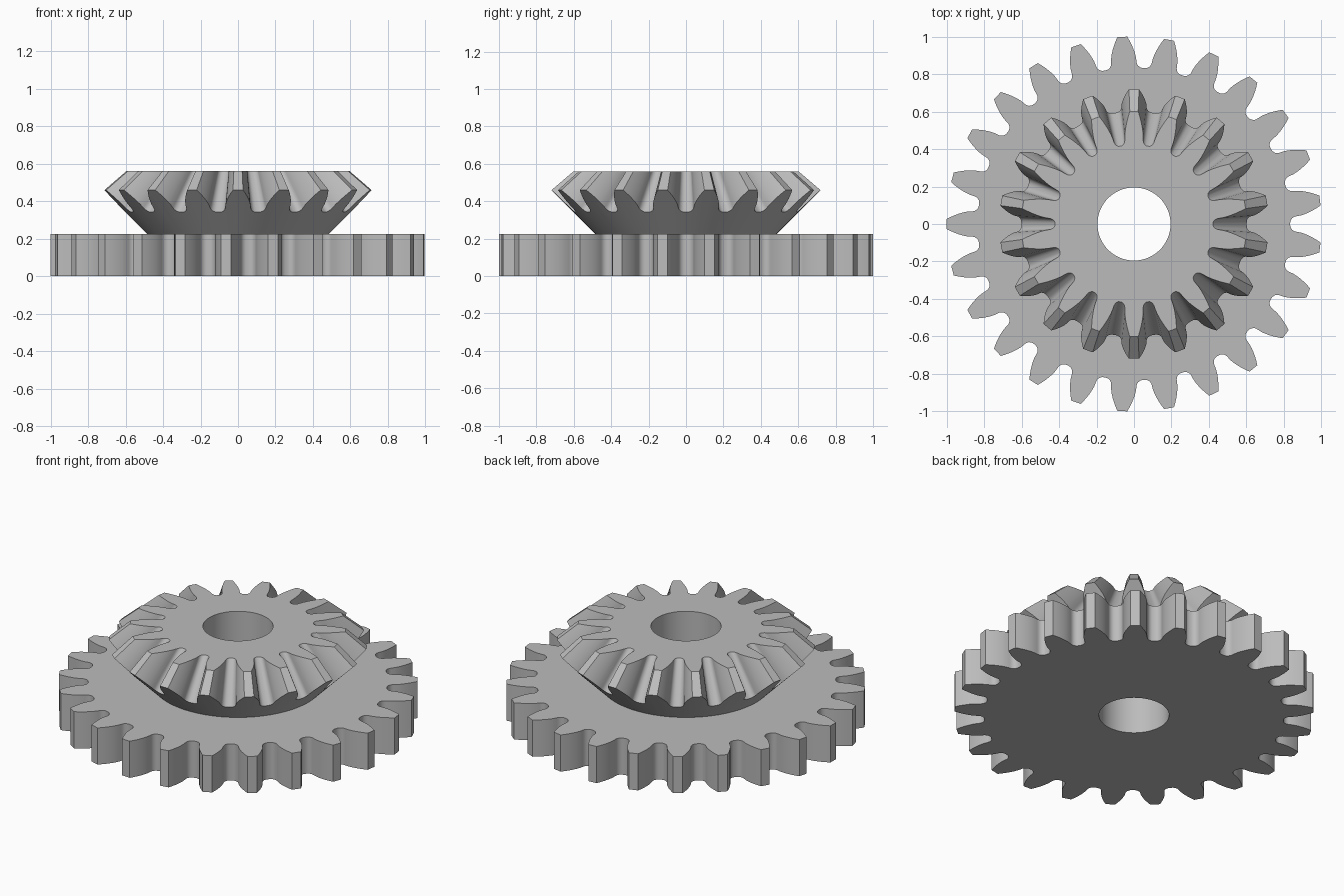
import bpy
import bmesh
import math

cube = bpy.data.objects.get("Cube")
if cube:
    bpy.data.objects.remove(cube, do_unlink=True)

MODULE = 0.0741            # tooth size shared by both gears
PRESSURE = math.radians(20)
BORE, NECK = 0.195, 0.485  # bore radius, radius where the gears meet
DECK, TOP = 0.225, 0.56    # top of the spur gear, top of the bevel gear
SLOPE = math.sqrt(0.5)     # 45 degree pitch cone

steel = bpy.data.materials.new("grey steel")
steel.use_nodes = True
grey = (0.5, 0.5, 0.5, 1)
steel.diffuse_color = grey
steel.node_tree.nodes["Principled BSDF"].inputs["Base Color"].default_value = grey


def involute(angle):
    return math.tan(angle) - angle


def tooth_flank(pitch, steps=6):
    """(radius, half angle) from the middle of the root gap up to the tip."""
    base = pitch * math.cos(PRESSURE)
    root, tip = pitch - 1.25 * MODULE, pitch + MODULE
    half_pitch = math.pi * MODULE / 2 / pitch
    base_half = half_pitch / 2 + involute(PRESSURE)
    fillet = (half_pitch - base_half) * 0.85
    points = []
    for i in range(steps):          # rounded root
        a = math.pi / 2 * i / steps
        points.append((base - (base - root) * math.cos(a),
                       base_half + fillet * (1 - math.sin(a))))
    for i in range(steps + 1):      # involute side
        r = base + (tip - base) * i / steps
        points.append((r, base_half - involute(math.acos(base / r))))
    return points


def gear_outline(flank, teeth, phase):
    """Full counterclockwise outline as (radius, angle)."""
    outline = []
    for t in range(teeth):
        mid = phase + math.tau * t / teeth
        outline += [(r, mid - a) for r, a in flank]
        outline += [(r, mid + a) for r, a in reversed(flank)]
    return outline


def polar(r, angle, z):
    return (r * math.cos(angle), r * math.sin(angle), z)


def circle(outline, r, z):
    return [polar(r, a, z) for _, a in outline]


def skin(name, loops):
    """Bridge successive loops of equal length."""
    bm = bmesh.new()
    rings = [[bm.verts.new(p) for p in loop] for loop in loops]
    for low, high in zip(rings, rings[1:]):
        for i in range(len(low)):
            j = (i + 1) % len(low)
            bm.faces.new((low[i], low[j], high[j], high[i]))
    mesh = bpy.data.meshes.new(name)
    bm.to_mesh(mesh)
    bm.free()
    mesh.materials.append(steel)
    obj = bpy.data.objects.new(name, mesh)
    bpy.context.collection.objects.link(obj)
    bpy.ops.object.select_all(action='DESELECT')
    obj.select_set(True)
    bpy.context.view_layer.objects.active = obj
    bpy.ops.object.shade_smooth_by_angle(angle=math.radians(25))


# Spur gear: bore, underside, toothed rim and upper deck
spur = gear_outline(tooth_flank(25 * MODULE / 2), 25, math.pi)
skin("spur_gear", [
    circle(spur, BORE, DECK),
    circle(spur, BORE, 0),
    [polar(r, a, 0) for r, a in spur],
    [polar(r, a, DECK) for r, a in spur],
    circle(spur, NECK, DECK),
])

# Bevel gear: teeth laid out on the back cone, tapering towards the apex
pitch_r = 18 * MODULE / 2
flank = [(r * SLOPE, a / SLOPE) for r, a in tooth_flank(pitch_r / SLOPE)]
bevel = gear_outline(flank, 18, math.pi / 2)
cone_drop = NECK - DECK
apex = 2 * pitch_r - cone_drop
heel = [polar(r, a, r - cone_drop) for r, a in bevel]
toe = [polar(r * (apex - TOP) / (apex - r + cone_drop), a, TOP) for r, a in bevel]
skin("bevel_gear", [
    circle(bevel, NECK, DECK),
    heel,
    toe,
    circle(bevel, BORE, TOP),
    circle(bevel, BORE, DECK),
])
